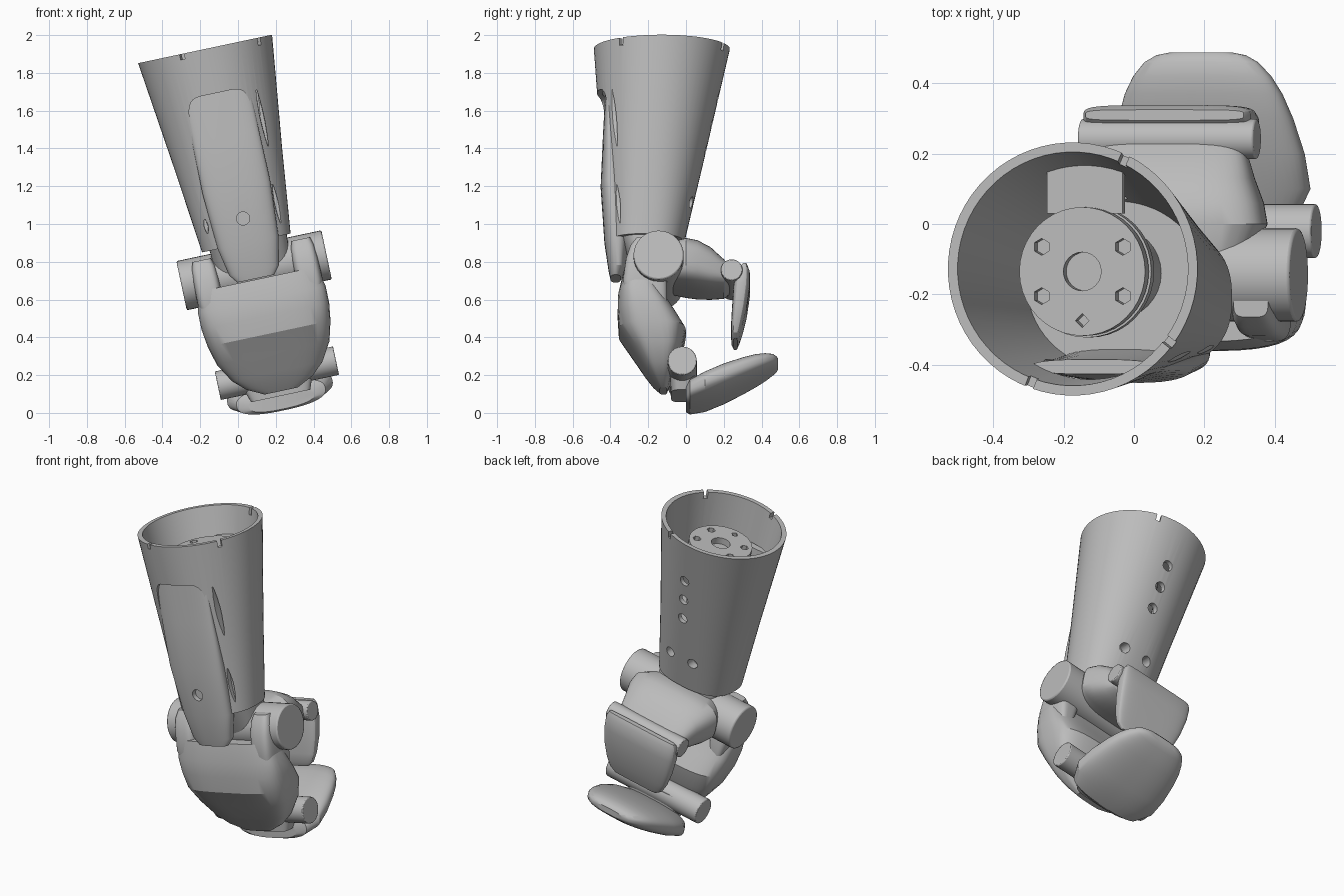
import bpy, bmesh, math
from mathutils import Matrix

if "Cube" in bpy.data.objects:
    bpy.data.objects.remove(bpy.data.objects["Cube"])

# One flat grey for the whole leg
grey = bpy.data.materials.new("plain grey")
grey.use_nodes = True
grey.diffuse_color = (0.5, 0.5, 0.5, 1)
grey.node_tree.nodes["Principled BSDF"].inputs["Base Color"].default_value = (0.5, 0.5, 0.5, 1)

# The leg leans sideways: local x is the hinge axis, origin at the main hinge
LEAN = Matrix.Translation((0.085, 0, 0.755)) @ Matrix.Rotation(math.radians(-12), 4, 'Y')
parts = []


def finish(name, bm, bevel=0):
    bmesh.ops.recalc_face_normals(bm, faces=bm.faces)
    mesh = bpy.data.meshes.new(name)
    bm.to_mesh(mesh)
    bm.free()
    mesh.materials.append(grey)
    ob = bpy.data.objects.new(name, mesh)
    bpy.context.collection.objects.link(ob)
    ob.matrix_world = LEAN
    if bevel:
        mod = ob.modifiers.new("soft edge", 'BEVEL')
        mod.width, mod.segments, mod.angle_limit = bevel, 2, math.radians(40)
    parts.append(ob)
    return ob


def loft(name, rows, axis='z', e=0.6, sides=40, cx=0):
    """Rows of (position, half width, low, high[, exponent]) along an axis."""
    bm = bmesh.new()
    rings = []
    for t, hw, lo, hi, *own in rows:
        p = own[0] if own else e
        ring = []
        for i in range(sides):
            a = math.tau * (i + 0.5) / sides
            c, s = math.cos(a), math.sin(a)
            x = cx + hw * math.copysign(abs(c) ** p, c)
            v = (lo + hi) / 2 + (hi - lo) / 2 * math.copysign(abs(s) ** p, s)
            ring.append(bm.verts.new((x, v, t) if axis == 'z' else (x, t, v)))
        rings.append(ring)
    for a, b in zip(rings, rings[1:]):
        for i in range(sides):
            j = (i + 1) % sides
            bm.faces.new((a[i], a[j], b[j], b[i]))
    bm.faces.new(rings[0])
    bm.faces.new(rings[-1])
    return finish(name, bm)


def rod(name, at, radius, length, axis='X', sides=32, bevel=0):
    turn = {'X': Matrix.Rotation(math.pi / 2, 4, 'Y'),
            'Y': Matrix.Rotation(math.pi / 2, 4, 'X'), 'Z': Matrix()}[axis]
    bm = bmesh.new()
    bmesh.ops.create_cone(bm, cap_ends=True, segments=sides, radius1=radius,
                          radius2=radius, depth=length,
                          matrix=Matrix.Translation(at) @ turn)
    return finish(name, bm, bevel)


def box(name, at, size, turn=0):
    bm = bmesh.new()
    bmesh.ops.create_cube(bm, size=1, matrix=Matrix.Translation(at)
                          @ Matrix.Rotation(turn, 4, 'Z') @ Matrix.Diagonal((*size, 1)))
    return finish(name, bm)


def cut(target, cutters):
    for c in cutters:
        mod = target.modifiers.new("cut", 'BOOLEAN')
        mod.operation, mod.solver, mod.object = 'DIFFERENCE', 'EXACT', c
        bpy.context.view_layer.objects.active = target
        bpy.ops.object.modifier_apply(modifier=mod.name)
        parts.remove(c)
        bpy.data.objects.remove(c)


# Shin: a tapered cup, outer wall up and inner wall back down to its floor
shin = loft("shin_tube", [(0.15, 0.24, -0.41, -0.01, 0.8), (0.6, 0.29, -0.445, 0.095, 0.92),
                          (1.2, 0.363, -0.488, 0.232), (1.2, 0.335, -0.46, 0.205),
                          (0.6, 0.26, -0.415, 0.065)], e=1, sides=64, cx=-0.01)
cutters = [loft("window", [(-0.7, 0.172, 0.05, 0.96), (-0.385, 0.172, 0.05, 0.96)], 'y', e=0.3)]
for x, z in [(0, 0.93), (0, 0.79), (0, 0.65), (-0.08, 0.35), (0.08, 0.35)]:
    cutters.append(rod("bolt_hole", (x, 0.1, z), 0.031, 0.26, 'Y', 16))
# Worn chips in the rim and gouges beside the front panel
for deg, depth in [(66, 0.04), (-38, 0.04), (-112, 0.03)]:
    a = math.radians(deg)
    cutters.append(box("chip", (0.35 * math.cos(a), -0.125 + 0.35 * math.sin(a), 1.2),
                       (0.12, 0.025, depth * 2), turn=a))
for x, z, h in [(0.21, 0.78, 0.16), (0.19, 0.32, 0.11), (-0.2, 0.28, 0.04)]:
    cutters.append(loft("gouge", [(-0.6, 0.02, z - h, z + h), (-0.34, 0.01, z - h, z + h)],
                        'y', e=1.4, sides=12, cx=x))
cut(shin, cutters)

# Front panel set in the window, ending in a tongue over the knee
panel = loft("front_panel", [(0.97, 0.178, -0.427, -0.385), (0.72, 0.18, -0.44, -0.37),
                             (0.45, 0.183, -0.452, -0.34), (0.15, 0.165, -0.432, -0.3),
                             (0.0, 0.135, -0.41, -0.32), (-0.045, 0.1, -0.4, -0.345)], e=0.75)
cut(panel, [rod("screw_hole", (0, -0.45, 0.28), 0.035, 0.08, 'Y', 20)])

# Socket inside the shin
socket = rod("socket_disc", (-0.01, -0.135, 1.045), 0.183, 0.05, 'Z', 40)
cut(socket, [rod("centre_hole", (-0.01, -0.135, 1.06), 0.055, 0.06, 'Z', 24)]
    + [rod("pin_hole", (-0.01 + x, -0.135 + y, 1.06), 0.024, 0.06, 'Z', 6)
       for x in (-0.118, 0.118) for y in (-0.07, 0.07)]
    + [rod("pin_hole", (-0.01, -0.275, 1.06), 0.02, 0.06, 'Z', 4)])
rod("socket_post", (-0.01, -0.14, 0.81), 0.13, 0.44, 'Z')
rod("socket_ring", (-0.01, -0.135, 0.99), 0.188, 0.04, 'Z', 40)
box("socket_tab", (-0.01, 0.1, 1.02), (0.22, 0.14, 0.03))

# Main hinge and its neck
rod("main_hinge", (0, -0.145, 0), 0.133, 0.785, bevel=0.008)
loft("hinge_neck", [(-0.05, 0.2, -0.26, -0.04), (0.17, 0.21, -0.36, -0.04)])

# Front foot shell, creased above its sloping sole, with two hinge arms
loft("foot_shell", [(-0.05, 0.32, -0.335, -0.17), (-0.16, 0.346, -0.36, -0.12),
                    (-0.25, 0.346, -0.362, -0.06), (-0.345, 0.333, -0.356, 0.0),
                    (-0.45, 0.305, -0.285, -0.02), (-0.55, 0.245, -0.22, -0.06),
                    (-0.61, 0.18, -0.178, -0.085), (-0.655, 0.09, -0.14, -0.1)],
     e=0.55, cx=0.008)
for side, name in ((1, "left"), (-1, "right")):
    loft(name + "_hinge_arm", [(-0.26, 0.04, -0.3, -0.1), (-0.12, 0.07, -0.335, -0.1),
                               (0.0, 0.068, -0.318, -0.14), (0.07, 0.062, -0.295, -0.15),
                               (0.11, 0.05, -0.265, -0.17)],
         e=0.5, cx=0.008 + 0.268 * side)

# Toe hinge, bracket and scooped toe
rod("toe_hinge", (0.005, -0.02, -0.558), 0.077, 0.64, bevel=0.005)
loft("toe_bracket", [(-0.52, 0.22, -0.09, 0.05), (-0.68, 0.16, -0.08, 0.05)], e=0.5)
loft("toe", [(0.0, 0.18, -0.75, -0.65), (0.02, 0.24, -0.758, -0.615),
             (0.1, 0.285, -0.74, -0.575), (0.2, 0.277, -0.7, -0.53),
             (0.3, 0.253, -0.65, -0.495), (0.37, 0.228, -0.612, -0.475),
             (0.42, 0.2, -0.582, -0.468), (0.46, 0.165, -0.553, -0.47),
             (0.48, 0.13, -0.538, -0.48), (0.488, 0.09, -0.525, -0.49)],
     'y', e=0.78, sides=48)

# Rear finger: block, small hinge and hanging flap
loft("rear_block", [(-0.12, 0.24, -0.1, 0.12), (0.0, 0.298, -0.12, 0.145),
                    (0.06, 0.285, -0.13, 0.135), (0.13, 0.255, -0.135, 0.1),
                    (0.2, 0.23, -0.13, 0.035), (0.24, 0.205, -0.1, -0.01)], 'y', e=0.62)
rod("rear_hinge", (0.005, 0.242, -0.052), 0.057, 0.51, bevel=0.005)
loft("rear_flap", [(-0.01, 0.23, 0.295, 0.325), (-0.04, 0.243, 0.265, 0.338),
                   (-0.12, 0.243, 0.25, 0.338), (-0.23, 0.228, 0.243, 0.322),
                   (-0.32, 0.205, 0.238, 0.3), (-0.375, 0.18, 0.24, 0.282),
                   (-0.4, 0.145, 0.25, 0.272)], e=0.42)

# Smooth shading with crisp edges
bpy.ops.object.select_all(action='DESELECT')
for ob in parts:
    ob.select_set(True)
bpy.context.view_layer.objects.active = shin
bpy.ops.object.shade_smooth_by_angle(angle=math.radians(26))
